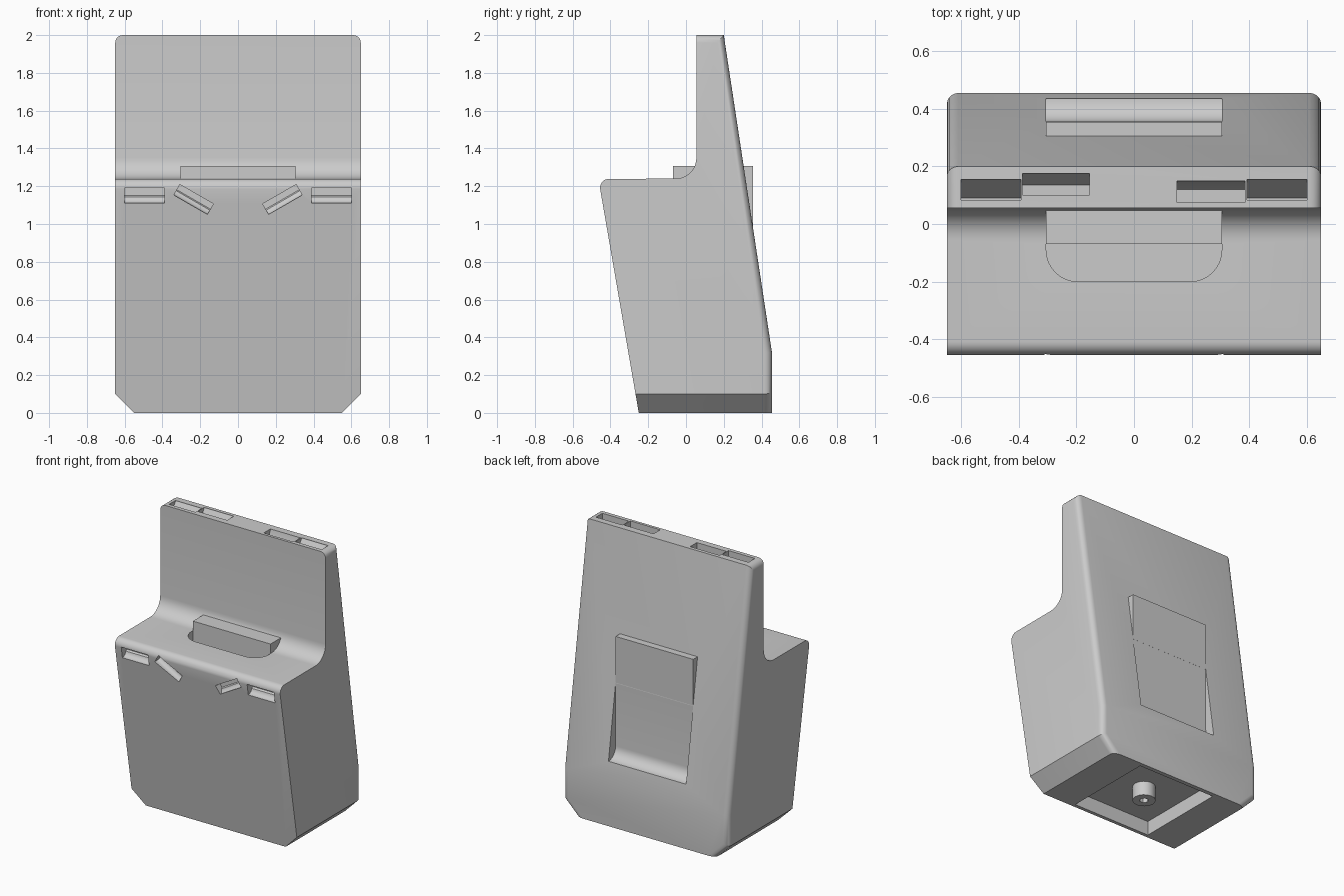
import bpy, bmesh, math
from mathutils import Matrix

if "Cube" in bpy.data.objects:
    bpy.data.objects.remove(bpy.data.objects["Cube"])

grey = bpy.data.materials.new("warm_grey")
grey.diffuse_color = (0.6, 0.6, 0.6, 1)
grey.use_nodes = True
grey.node_tree.nodes["Principled BSDF"].inputs["Base Color"].default_value = grey.diffuse_color


def arc(cy, cz, r, a0, a1, n=8):
    """Points of an arc, angles in degrees."""
    return [(cy + r * math.cos(math.radians(a0 + (a1 - a0) * i / n)),
             cz + r * math.sin(math.radians(a0 + (a1 - a0) * i / n))) for i in range(n + 1)]


def make(name, bm, hidden=False):
    bmesh.ops.recalc_face_normals(bm, faces=bm.faces)
    me = bpy.data.meshes.new(name)
    bm.to_mesh(me)
    bm.free()
    me.materials.append(grey)
    ob = bpy.data.objects.new(name, me)
    bpy.context.collection.objects.link(ob)
    ob.hide_render = hidden
    return ob


def prism(profile, lo, hi, axis="x"):
    """Extrude a (y, z) profile along x, or an (x, y) profile along z."""
    bm = bmesh.new()
    place = (lambda p: (lo, *p)) if axis == "x" else (lambda p: (*p, lo))
    face = bm.faces.new([bm.verts.new(place(p)) for p in profile])
    new = bmesh.ops.extrude_face_region(bm, geom=[face])["geom"]
    step = (hi - lo, 0, 0) if axis == "x" else (0, 0, hi - lo)
    bmesh.ops.translate(bm, vec=step, verts=[v for v in new if isinstance(v, bmesh.types.BMVert)])
    return bm


def rect(a0, a1, b0, b1):
    return [(a0, b0), (a1, b0), (a1, b1), (a0, b1)]


# Body: stepped side profile
W = 0.65
profile = ([(-0.25, 0)] + arc(-0.408, 1.192, 0.047, 188, 90)
           + arc(-0.055, 1.35, 0.11, -90, 0)
           + [(0.055, 2), (0.2, 2), (0.455, 0.32), (0.455, 0)])
bm = prism(profile, -W, W)


def on_side(e):
    return all(abs(abs(v.co.x) - W) < 1e-4 for v in e.verts) and e.verts[0].co.x * e.verts[1].co.x > 0


# chamfered lower side edges
low = [e for e in bm.edges if on_side(e) and all(v.co.z < 1e-4 for v in e.verts)]
bmesh.ops.bevel(bm, geom=low, offset=0.1, segments=1, affect='EDGES')


# rounded back and top side edges
def is_back(v):
    return v.co.y > 0.195


def wants_round(e):
    a, b = e.verts
    if a.co.x * b.co.x < 0:
        return False
    back = is_back(a) and is_back(b) and max(a.co.z, b.co.z) > 0.05
    top = min(a.co.z, b.co.z) > 1.99
    return back or top


bmesh.ops.bevel(bm, geom=[e for e in bm.edges if wants_round(e)], offset=0.04,
                segments=5, profile=0.5, affect='EDGES')
body = make("body", bm)

cutters = []


def cutter(bm):
    cutters.append(make("cutter", bm, True))


# Back recess with a curved floor
cutter(prism(arc(0.435, 0.53, 0.08, 180, 270) + [(0.6, 0.45), (0.6, 0.975), (0.355, 0.975)], -0.305, 0.305))

# Pocket in the shelf with rounded front corners
cutter(prism([(0.305, -0.07), (-0.305, -0.07)] + arc(-0.195, -0.09, 0.11, 180, 270)
             + arc(0.195, -0.09, 0.11, 270, 360), 0.75, 1.4, "z"))

# Recess in the underside
cutter(prism(rect(-0.305, 0.305, -0.225, 0.425), -0.1, 0.1, "z"))

# Front notches: flat back wall and curved floor, outer pair level, inner pair tilted
for side in (-1, 1):
    for cx, cz, length, half, tilt in ((0.495, 1.15, 0.21, 0.04, 0), (0.235, 1.13, 0.205, 0.032, 30)):
        shape = ([(-0.6, half), (0.055, half), (0.055, 0)]
                 + arc(0.055 - half * 1.3, 0, half, 0, -90)[1:] + [(-0.6, -half)])
        bm = prism(shape, -length / 2, length / 2)
        bm.transform(Matrix.Translation((side * cx, -0.445, cz))
                     @ Matrix.Rotation(math.radians(-side * tilt), 4, 'Y'))
        cutter(bm)

# Slots in the top edge with sloping floors
for x0, x1, y0, ym, y1, depth in ((-0.6, -0.392, 0.083, 0.09, 0.155, 0.1),
                                  (0.392, 0.6, 0.083, 0.09, 0.155, 0.1),
                                  (-0.388, -0.155, 0.1, 0.135, 0.175, 0.07),
                                  (0.15, 0.385, 0.075, 0.12, 0.15, 0.07)):
    cutter(prism([(y0, 2.1), (y0, 2 - depth), (ym, 2 - depth), (y1, 1.995), (y1, 2.1)], x0, x1))

for c in cutters:
    mod = body.modifiers.new("cut", 'BOOLEAN')
    mod.operation = 'DIFFERENCE'
    mod.solver = 'EXACT'
    mod.object = c
bpy.context.view_layer.update()
cut_mesh = bpy.data.meshes.new_from_object(body.evaluated_get(bpy.context.evaluated_depsgraph_get()))
body.modifiers.clear()
body.data = cut_mesh
for c in cutters:
    bpy.data.objects.remove(c)

# Raised ends of the inner pocket, front and back
make("front_block", prism(rect(-0.07, 0.07, 1.235, 1.307), -0.305, 0.305))
make("back_block", prism([(0.28, 1.307), (0.355, 1.307), (0.355, 0.975), (0.28, 0.975)], -0.305, 0.305))

# Stud under the base with a hexagonal socket
stud = make("stud", prism([(x, y + 0.1) for x, y in arc(0, 0, 0.075, 0, 337.5, 15)], 0, 0.11, "z"))
socket = make("socket_cutter", prism([(x, y + 0.1) for x, y in arc(0, 0, 0.03, 0, 300, 5)], -0.05, 0.08, "z"), True)
mod = stud.modifiers.new("socket", 'BOOLEAN')
mod.operation = 'DIFFERENCE'
mod.object = socket
bpy.context.view_layer.update()
stud_mesh = bpy.data.meshes.new_from_object(stud.evaluated_get(bpy.context.evaluated_depsgraph_get()))
stud.modifiers.clear()
stud.data = stud_mesh
bpy.data.objects.remove(socket)

for ob in (body, stud):
    bpy.ops.object.select_all(action='DESELECT')
    ob.select_set(True)
    bpy.context.view_layer.objects.active = ob
    bpy.ops.object.shade_smooth_by_angle(angle=math.radians(30))
